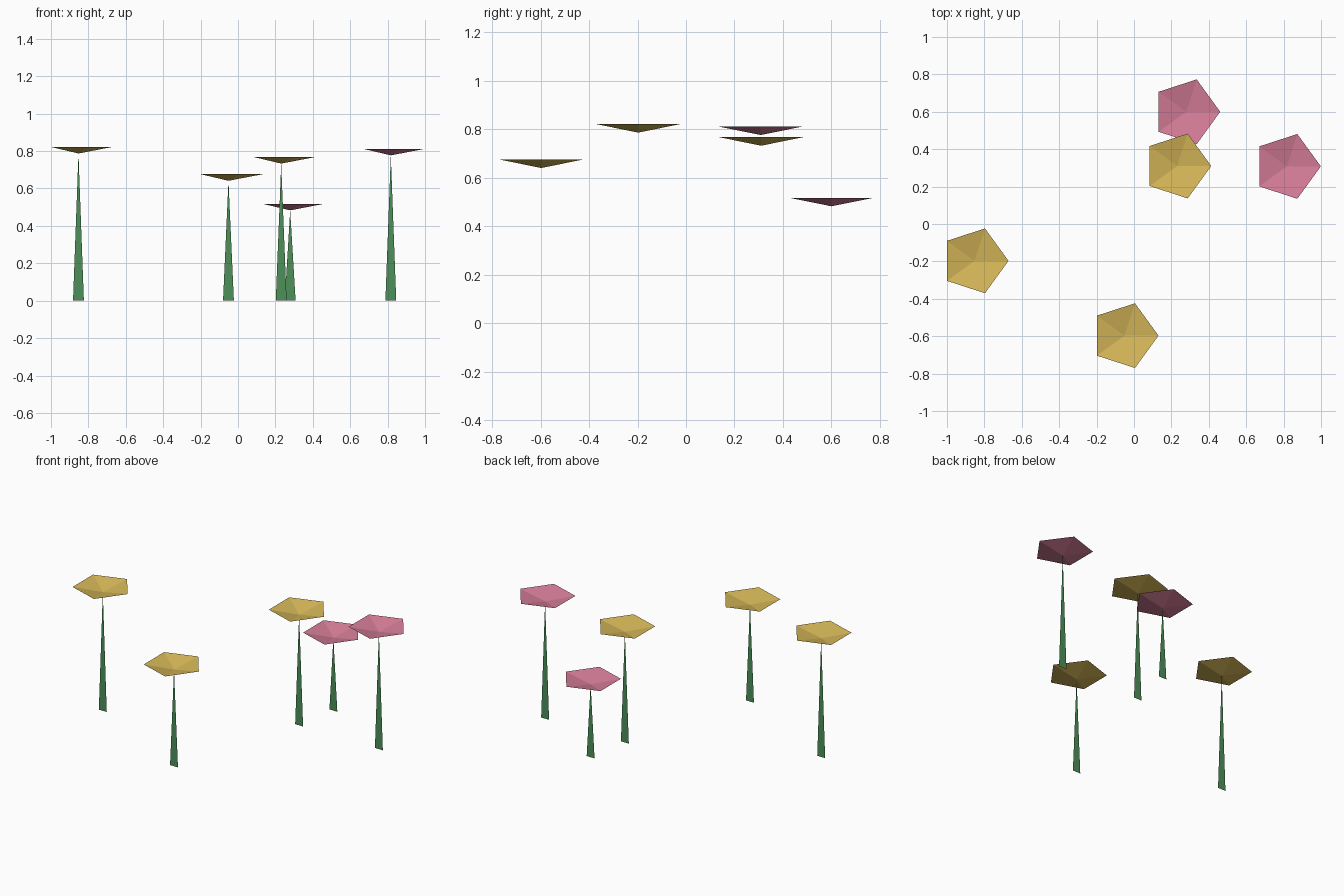
import bpy
import math

if "Cube" in bpy.data.objects:
    bpy.data.objects.remove(bpy.data.objects["Cube"])


def material(name, rgb):
    m = bpy.data.materials.new(name)
    m.diffuse_color = (*rgb, 1.0)
    m.use_nodes = True
    m.node_tree.nodes["Principled BSDF"].inputs["Base Color"].default_value = m.diffuse_color
    return m


YELLOW = material("yellow_petal", (0.68, 0.48, 0.10))
PINK = material("pink_petal", (0.68, 0.21, 0.32))
GREEN = material("stem_green", (0.075, 0.28, 0.10))

RADIUS = 0.182      # blossom radius
DEPTH = 0.035       # depth of the shallow cup
STEM_HALF = 0.029   # half width of the stem at the ground


def add_mesh(name, verts, faces, mat, location):
    mesh = bpy.data.meshes.new(name)
    mesh.from_pydata(verts, [], faces)
    mesh.materials.append(mat)
    obj = bpy.data.objects.new(name, mesh)
    obj.location = location
    bpy.context.collection.objects.link(obj)
    return obj


def flower(index, x, y, rim, mat):
    tip = rim - DEPTH
    # Flat tapering stem blade
    add_mesh(f"stem_{index}",
             [(-STEM_HALF, 0, 0), (STEM_HALF, 0, 0), (0, 0, tip)],
             [(0, 1, 2)], GREEN, (x, y, 0))
    # Open five-sided cup: a tip joined to a pentagonal rim
    ring = [(RADIUS * math.cos(math.tau * i / 5),
             RADIUS * math.sin(math.tau * i / 5), DEPTH) for i in range(5)]
    add_mesh(f"blossom_{index}", [(0, 0, 0)] + ring,
             [(0, 1 + i, 1 + (i + 1) % 5) for i in range(5)],
             mat, (x, y, tip))


# x, y, rim height, colour
FLOWERS = [
    (-0.853, -0.197, 0.822, YELLOW),
    (-0.051, -0.597, 0.676, YELLOW),
    (0.231, 0.310, 0.768, YELLOW),
    (0.279, 0.600, 0.518, PINK),
    (0.817, 0.308, 0.812, PINK),
]
for n, spec in enumerate(FLOWERS, 1):
    flower(n, *spec)
